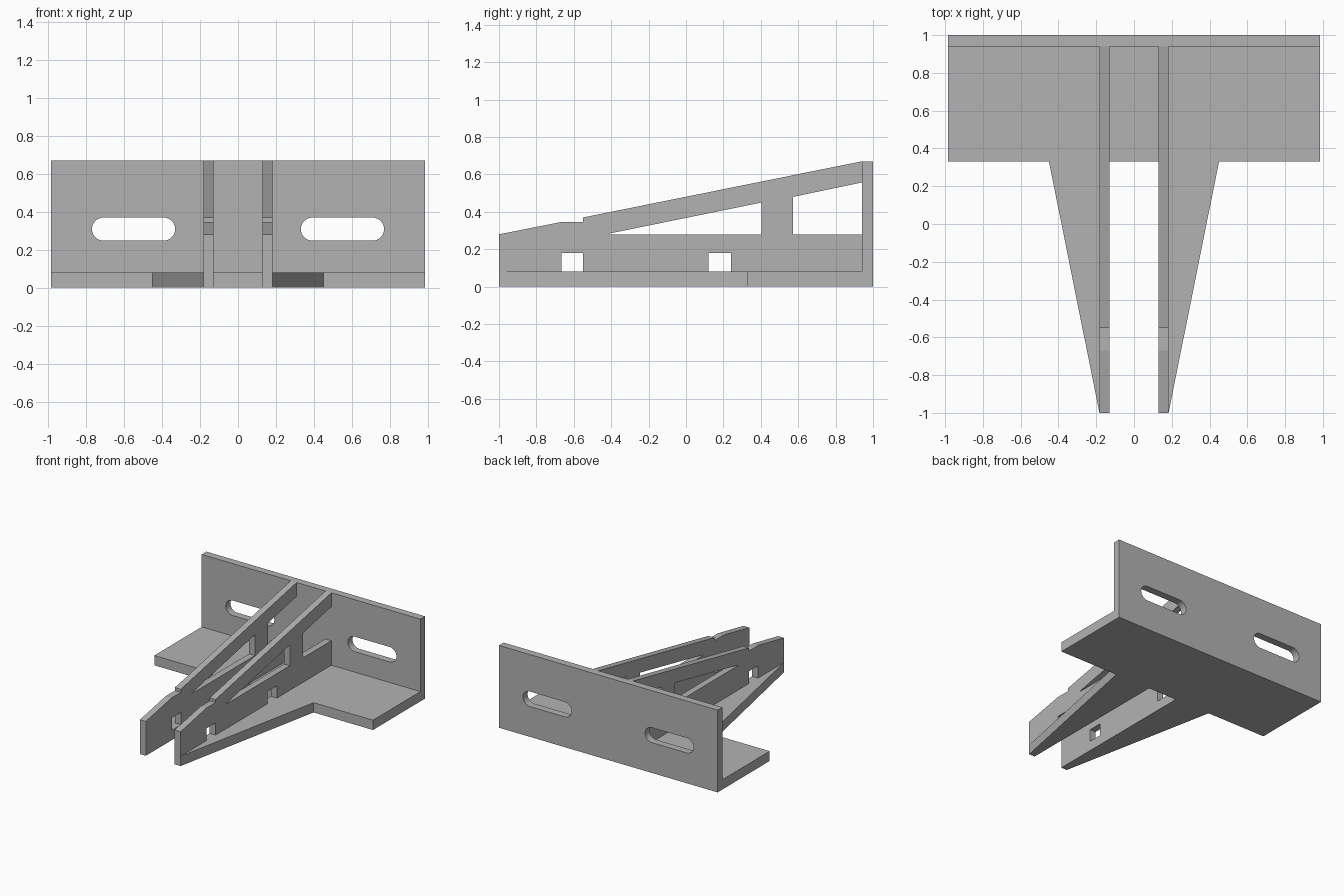
import bpy, bmesh, math
from mathutils import Matrix, Vector

cube = bpy.data.objects.get("Cube")
if cube:
    bpy.data.objects.remove(cube, do_unlink=True)

grey = bpy.data.materials.new("plain grey")
grey.use_nodes = True
colour = (0.45, 0.45, 0.45, 1)
grey.diffuse_color = colour
grey.node_tree.nodes["Principled BSDF"].inputs["Base Color"].default_value = colour

# Local (u, v, depth) axes mapped to the model for each sheet direction
FLAT = Matrix.Identity(3)
FACING_FRONT = Matrix(((1, 0, 0), (0, 0, 1), (0, 1, 0)))
FACING_SIDE = Matrix(((0, 0, 1), (1, 0, 0), (0, 1, 0)))


def sheet(name, axes, start, end, outline, holes=()):
    """Cut a flat sheet with holes and give it thickness along its depth axis."""
    bm = bmesh.new()
    for loop in (outline, *holes):
        verts = [bm.verts.new(axes @ Vector((u, v, start))) for u, v in loop]
        for a, b in zip(verts, verts[1:] + verts[:1]):
            bm.edges.new((a, b))
    bmesh.ops.triangle_fill(bm, use_beauty=True, edges=bm.edges[:])
    ext = bmesh.ops.extrude_face_region(bm, geom=bm.faces[:], use_keep_orig=True)
    moved = [g for g in ext["geom"] if isinstance(g, bmesh.types.BMVert)]
    bmesh.ops.translate(bm, verts=moved, vec=axes @ Vector((0, 0, end - start)))
    bmesh.ops.recalc_face_normals(bm, faces=bm.faces[:])
    mesh = bpy.data.meshes.new(name)
    bm.to_mesh(mesh)
    bm.free()
    mesh.materials.append(grey)
    obj = bpy.data.objects.new(name, mesh)
    bpy.context.collection.objects.link(obj)
    return obj


def slot(cx, cz, half_straight, radius, steps=14):
    """Rounded slot outline."""
    points = []
    for side in (1, -1):
        for i in range(steps + 1):
            a = math.pi * (i / steps - 0.5) + (math.pi if side < 0 else 0)
            points.append((cx + side * half_straight + radius * math.cos(a),
                           cz + radius * math.sin(a)))
    return points


W, BACK, TOP, BASE = 0.985, 0.94, 0.67, 0.08
INNER, OUTER, STEP = 0.13, 0.183, 0.33

# Upright back plate with two mounting slots
sheet("back_plate", FACING_FRONT, BACK, 1.0,
      [(-W, 0), (W, 0), (W, TOP), (-W, TOP)],
      [slot(s * 0.55, 0.308, 0.158, 0.061) for s in (-1, 1)])

# Base plate with two tapering arms
half = [(W, BACK), (W, STEP), (0.45, STEP), (OUTER, -1), (INNER, -1), (INNER, STEP)]
sheet("base_plate", FLAT, 0, BASE, half + [(-x, y) for x, y in reversed(half)])

# Trussed ribs standing on the arms
rib = [(-1, BASE), (-0.665, BASE), (-0.665, 0.18), (-0.55, 0.18), (-0.55, BASE),
       (0.12, BASE), (0.12, 0.18), (0.24, 0.18), (0.24, BASE), (BACK, BASE),
       (BACK, 0.28), (0.572, 0.28), (0.572, 0.48), (BACK, 0.557), (BACK, TOP),
       (-0.55, 0.37), (-0.55, 0.345), (-0.67, 0.345), (-1, 0.28)]
window = [(-0.41, 0.28), (0.405, 0.28), (0.405, 0.45), (-0.41, 0.284)]
for name, s in (("left_rib", 1), ("right_rib", -1)):
    sheet(name, FACING_SIDE, s * INNER, s * OUTER, rib, [window])
